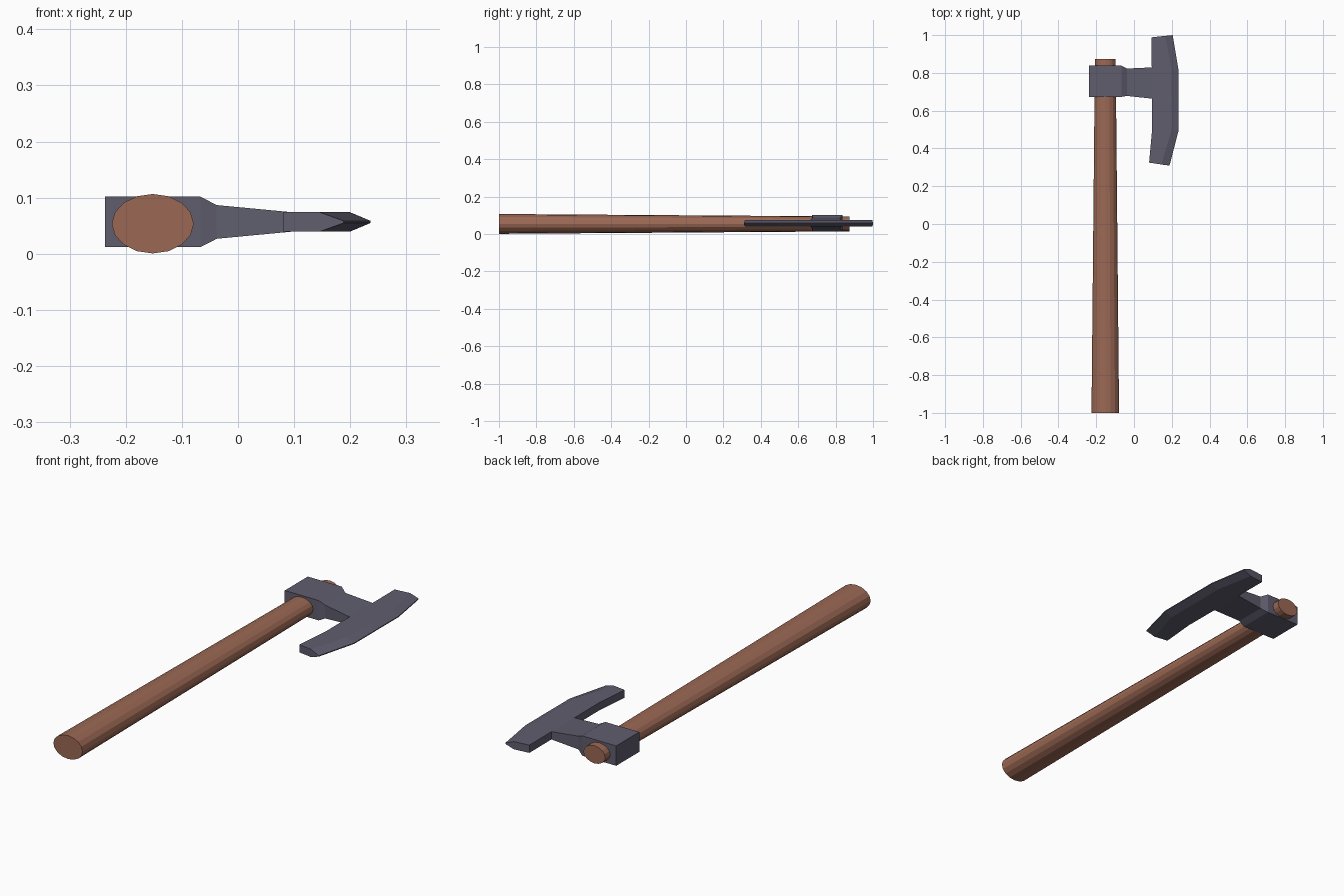
import bpy, bmesh
from mathutils import Matrix, Vector

if "Cube" in bpy.data.objects:
    bpy.data.objects.remove(bpy.data.objects["Cube"])


def finish(bm, name, color):
    bmesh.ops.remove_doubles(bm, verts=bm.verts, dist=1e-5)
    bmesh.ops.recalc_face_normals(bm, faces=bm.faces)
    mesh = bpy.data.meshes.new(name)
    bm.to_mesh(mesh)
    bm.free()
    mat = bpy.data.materials.new(name + "_material")
    mat.diffuse_color = color
    mat.use_nodes = True
    mat.node_tree.nodes["Principled BSDF"].inputs["Base Color"].default_value = mat.diffuse_color
    mesh.materials.append(mat)
    obj = bpy.data.objects.new(name, mesh)
    bpy.context.collection.objects.link(obj)
    return obj


def loft(bm, sections, skip=(), cap_start=True, cap_end=True):
    """Bridge closed sections; skip holds (span, side) faces left open."""
    rings = [[bm.verts.new(p) for p in s] for s in sections]
    n = len(rings[0])
    for i in range(len(rings) - 1):
        a, b = rings[i], rings[i + 1]
        for j in range(n):
            if (i, j) not in skip:
                k = (j + 1) % n
                bm.faces.new((a[j], a[k], b[k], b[j]))
    if cap_start:
        bm.faces.new(rings[0])
    if cap_end:
        bm.faces.new(rings[-1])


# Handle: tapered oval shaft along y
bm = bmesh.new()
bmesh.ops.create_cone(bm, cap_ends=True, segments=16, radius1=0.073, radius2=0.055, depth=1.873)
bmesh.ops.rotate(bm, verts=bm.verts, matrix=Matrix.Rotation(-1.5707963, 3, 'X'))
bmesh.ops.scale(bm, verts=bm.verts, vec=Vector((1, 1, 0.726)))
bmesh.ops.translate(bm, verts=bm.verts, vec=Vector((-0.152, -0.0635, 0.0535)))
finish(bm, "handle", (0.33, 0.14, 0.09, 1))

# Axe head: eye block and neck, lofted along x
MID, HALF, EDGE = 0.0567, 0.0175, 0.002
bm = bmesh.new()
neck = [  # x, y low, y high, half thickness
    (-0.237, 0.673, 0.838, 0.045),
    (-0.067, 0.673, 0.838, 0.045),
    (-0.038, 0.678, 0.823, 0.030),
    (0.094, 0.664, 0.829, HALF),
]
loft(bm, [[(x, a, MID - h), (x, b, MID - h), (x, b, MID + h), (x, a, MID + h)]
          for x, a, b, h in neck], cap_end=False)

# Bearded blade, lofted along y: back, bevel line and cutting edge per station
blade = [
    ((0.080, 0.325), (0.145, 0.315), (0.188, 0.309)),
    ((0.095, 0.490), (0.198, 0.494), (0.236, 0.495)),
    ((0.094, 0.664), (0.199, 0.664), (0.236, 0.664)),
    ((0.094, 0.829), (0.199, 0.816), (0.236, 0.812)),
    ((0.093, 0.988), (0.165, 0.996), (0.205, 1.000)),
]
sections = []
for back, bevel, edge in blade:
    lower = [(*back, MID - HALF), (*bevel, MID - HALF), (*edge, MID - EDGE)]
    upper = [(*edge, MID + EDGE), (*bevel, MID + HALF), (*back, MID + HALF)]
    sections.append(lower + upper)
loft(bm, sections, skip={(2, 5)})
finish(bm, "axe_head", (0.115, 0.11, 0.155, 1))
